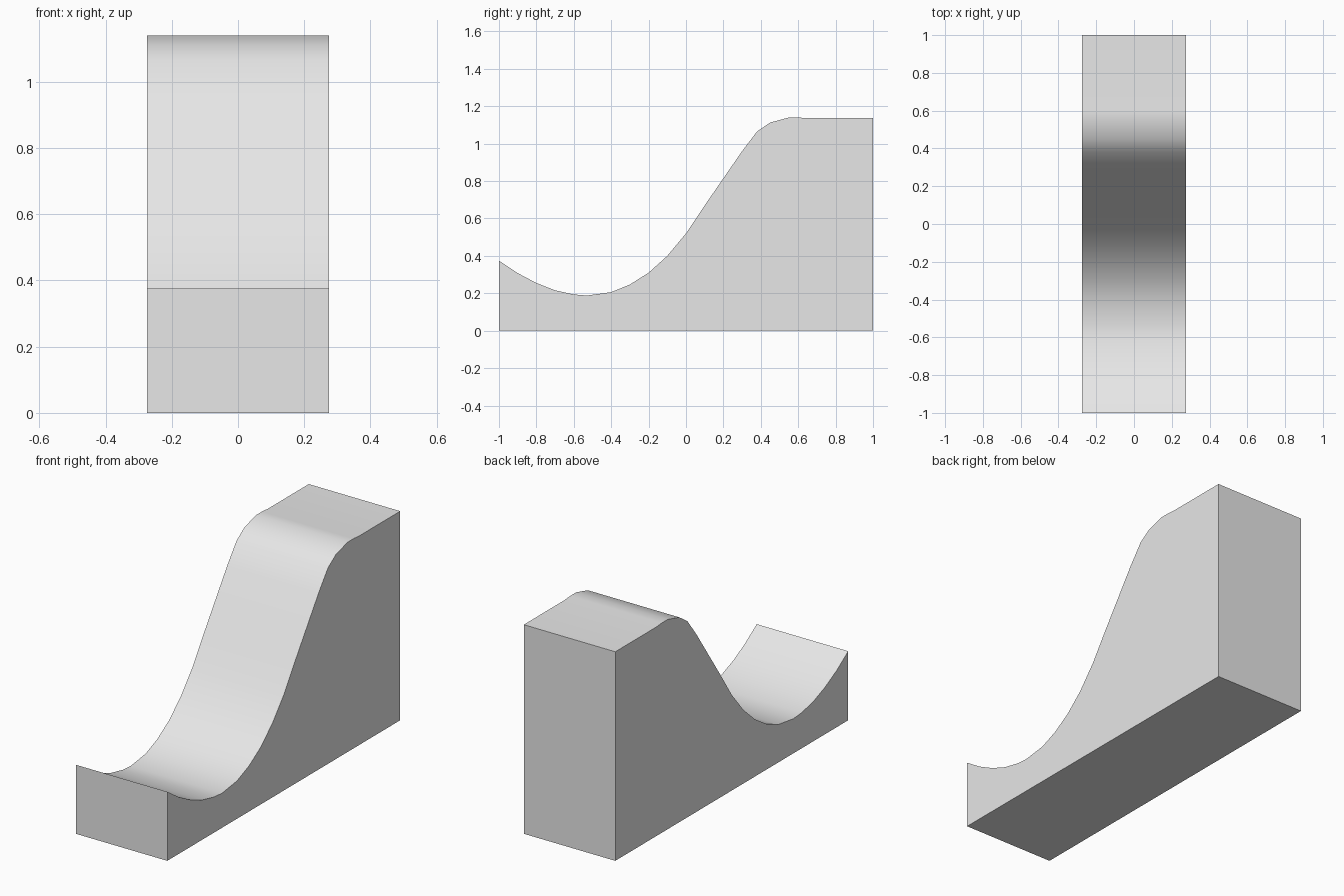
import bpy
import bmesh
import math

cube = bpy.data.objects.get("Cube")
if cube:
    bpy.data.objects.remove(cube, do_unlink=True)

HALF_WIDTH = 0.275

# Plain grey material
grey = bpy.data.materials.new("light_grey")
grey.use_nodes = True
colour = (0.8, 0.8, 0.8, 1.0)
grey.diffuse_color = colour
grey.node_tree.nodes["Principled BSDF"].inputs["Base Color"].default_value = colour

# Side profile (y, z): front lip, dip, rising slope, rounded crest, flat deck
curve = [(-1, .375), (-.9, .308), (-.8, .255), (-.7, .216), (-.6, .194),
         (-.53, .188), (-.4, .206), (-.3, .247), (-.2, .31), (-.1, .4),
         (0, .52), (.1, .67), (.2, .815), (.3, .96), (.38, 1.065),
         (.45, 1.113), (.55, 1.14), (.6, 1.14), (.65, 1.136), (1, 1.136)]
profile = [(-1, 0)] + curve + [(1, 0)]

# Extrude the profile across the width
bm = bmesh.new()
side = bm.faces.new([bm.verts.new((-HALF_WIDTH, y, z)) for y, z in profile])
result = bmesh.ops.extrude_face_region(bm, geom=[side], use_keep_orig=True)
moved = [v for v in result["geom"] if isinstance(v, bmesh.types.BMVert)]
bmesh.ops.translate(bm, verts=moved, vec=(2 * HALF_WIDTH, 0, 0))
bmesh.ops.recalc_face_normals(bm, faces=bm.faces)

mesh = bpy.data.meshes.new("curved_ramp")
bm.to_mesh(mesh)
bm.free()
mesh.materials.append(grey)
ramp = bpy.data.objects.new("curved_ramp", mesh)
bpy.context.collection.objects.link(ramp)

# Smooth riding surface, sharp outer edges
bpy.ops.object.select_all(action='DESELECT')
ramp.select_set(True)
bpy.context.view_layer.objects.active = ramp
bpy.ops.object.shade_smooth_by_angle(angle=math.radians(35))
